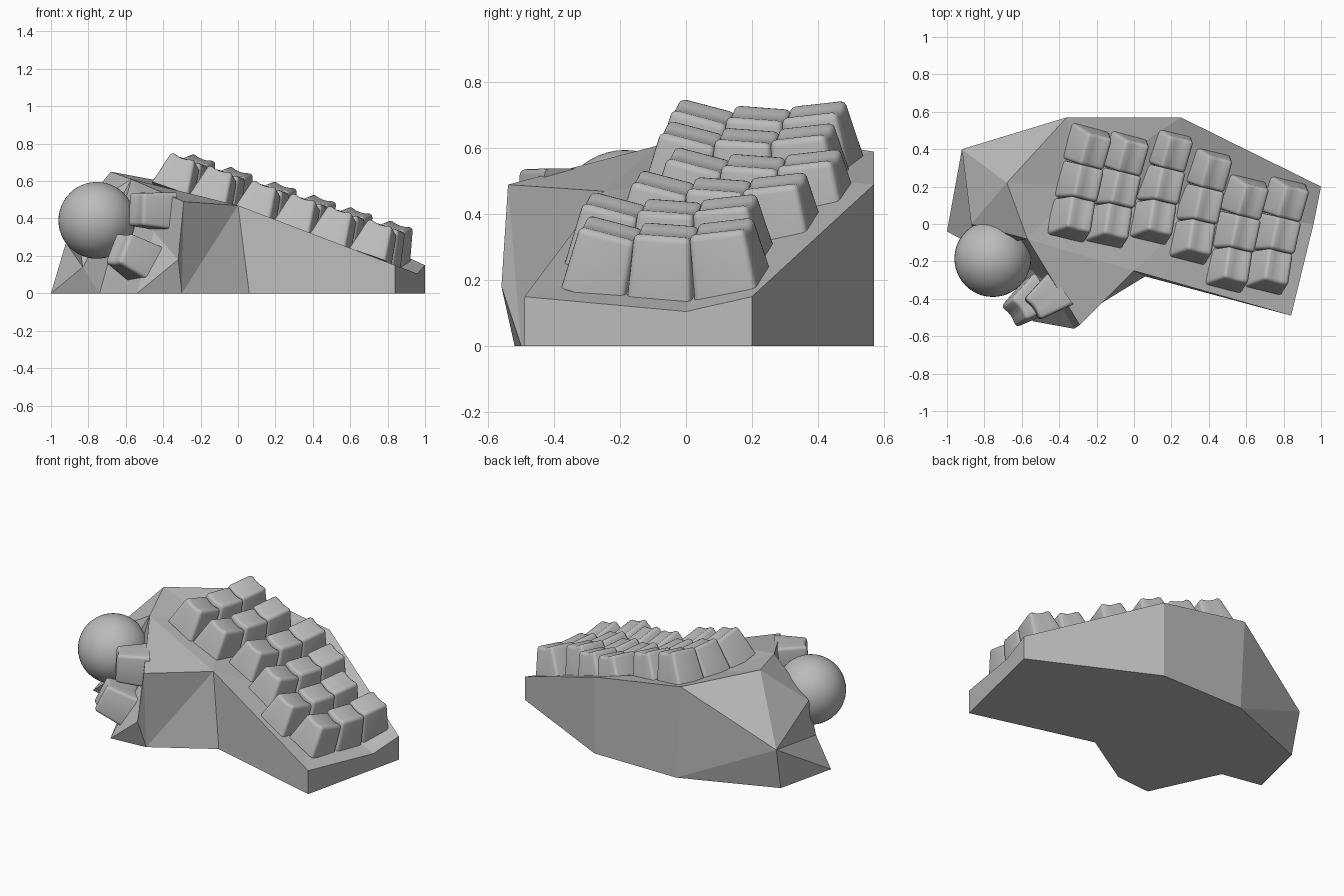
import bpy
import bmesh
import math
from mathutils import Matrix, Vector

default_cube = bpy.data.objects.get("Cube")
if default_cube:
    bpy.data.objects.remove(default_cube, do_unlink=True)

# One neutral grey plastic for every part
grey = bpy.data.materials.new("plain_grey")
grey.use_nodes = True
grey.diffuse_color = (0.5, 0.5, 0.5, 1)
grey.node_tree.nodes["Principled BSDF"].inputs["Base Color"].default_value = grey.diffuse_color


def add_object(name, bm, matrix=None, smooth=False):
    """Turn a bmesh into a named grey object."""
    bmesh.ops.recalc_face_normals(bm, faces=bm.faces[:])
    mesh = bpy.data.meshes.new(name)
    bm.to_mesh(mesh)
    bm.free()
    mesh.materials.append(grey)
    obj = bpy.data.objects.new(name, mesh)
    bpy.context.collection.objects.link(obj)
    if matrix:
        obj.matrix_world = matrix
    if smooth:
        bpy.ops.object.select_all(action="DESELECT")
        obj.select_set(True)
        bpy.context.view_layer.objects.active = obj
        bpy.ops.object.shade_smooth_by_angle(angle=math.radians(35))


# Faceted case: named corners, then the facets joining them
corners = {
    # key plate
    "palm": (-0.57, -0.08, 0.61), "peak": (-0.68, 0.22, 0.65),
    "thumb": (-0.29, -0.54, 0.49), "inner": (0.0, -0.25, 0.47),
    "front": (0.84, -0.49, 0.15), "side": (0.96, 0.0, 0.105),
    "right": (1.0, 0.2, 0.15), "back": (0.25, 0.57, 0.49),
    "rear": (-0.36, 0.57, 0.59), "dip": (-0.3, 0.2, 0.525),
    "valley": (0.35, 0.08, 0.31),
    # left flank, ball recess and thumb well
    "flank": (-0.92, 0.4, 0.27), "rim": (-0.87, 0.0, 0.42),
    "lip": (-0.83, -0.13, 0.14), "chin": (-0.32, -0.56, 0.18),
    "well": (-0.45, -0.33, 0.33),
    # ground outline
    "left_foot": (-1.0, -0.04, 0), "notch_foot": (-0.74, -0.09, 0),
    "well_foot": (-0.54, -0.52, 0), "thumb_foot": (-0.3, -0.5, 0),
    "inner_foot": (0.06, -0.28, 0), "front_foot": (0.84, -0.49, 0),
    "right_foot": (1.0, 0.2, 0), "back_foot": (0.25, 0.57, 0),
    "rear_foot": (-0.33, 0.57, 0), "flank_foot": (-0.91, 0.34, 0),
}
facets = [
    # key plate
    "palm inner dip", "inner valley dip", "inner front valley",
    "front side valley", "side right valley", "right back valley",
    "valley back dip", "dip back rear", "dip rear peak",
    "dip peak palm", "palm thumb inner",
    # front, right and back walls
    "thumb chin thumb_foot", "thumb thumb_foot inner",
    "thumb_foot inner_foot inner", "chin well_foot thumb_foot",
    "inner inner_foot front_foot front",
    "front front_foot right_foot right side",
    "right right_foot back_foot back", "back back_foot rear_foot rear",
    "rear rear_foot flank", "rear_foot flank_foot flank",
    # left flank and ball recess
    "rear flank peak", "flank flank_foot left_foot",
    "flank left_foot lip", "flank lip rim", "flank rim peak",
    "peak rim palm", "left_foot notch_foot lip", "rim lip palm",
    "lip notch_foot palm",
    # thumb well
    "palm notch_foot well", "notch_foot well_foot well",
    "well_foot chin well", "chin thumb well", "thumb palm well",
]
bm = bmesh.new()
points = {name: bm.verts.new(co) for name, co in corners.items()}
for facet in facets:
    bm.faces.new([points[name] for name in facet.split()])
bm.faces.new([points[name] for name in corners if name.endswith("_foot")])
add_object("case", bm)


def add_keycap(name, matrix):
    """Tapered keycap with rounded corners and a shallow dished top."""
    height = 0.18
    bm = bmesh.new()
    bmesh.ops.create_cube(bm, size=1)
    for v in bm.verts:
        top = v.co.z > 0
        v.co.x *= 0.14 if top else 0.215
        v.co.y *= 0.175 if top else 0.2
        v.co.z = height if top else -0.01
    edges = [e for e in bm.edges if max(v.co.z for v in e.verts) > 0]
    bmesh.ops.bevel(bm, geom=edges, offset=0.018, segments=3,
                    profile=0.5, affect="EDGES")
    # dish running front to back
    for cut in (-0.025, 0, 0.025):
        bmesh.ops.bisect_plane(bm, geom=bm.verts[:] + bm.edges[:] + bm.faces[:],
                               plane_co=(cut, 0, 0), plane_no=(1, 0, 0))
    for v in bm.verts:
        if v.co.z > height - 0.02 and abs(v.co.x) < 0.03:
            v.co.z -= 0.01 * (1 - (v.co.x / 0.05) ** 2)
    add_object(name, bm, matrix, smooth=True)


# Six staggered columns of three keys, curved front to back
columns = [(-0.3, 0.22), (-0.1, 0.185), (0.135, 0.205),
           (0.345, 0.1), (0.54, -0.05), (0.755, -0.06)]
twist = Matrix.Rotation(math.radians(-13), 4, "Z")
slope = Matrix.Rotation(math.radians(19), 4, "Y")
for number, (x, y) in enumerate(columns, 1):
    for row, label in zip((-1, 0, 1), ("front", "middle", "back")):
        spot = Vector((x, y, 0)) + row * (twist @ Vector((0, 0.205, 0)))
        spot.z = 0.435 - 0.336 * x + 0.012 * abs(row)
        tilt = Matrix.Rotation(math.radians(11 * row), 4, "X")
        add_keycap(f"{label}_key_{number}",
                   Matrix.Translation(spot) @ slope @ twist @ tilt)

# Two thumb keys leaning out of the thumb well
for name, spot, axis in (
        ("upper_thumb_key", (-0.4, -0.35, 0.44), (-0.8, -0.58, 0.05)),
        ("lower_thumb_key", (-0.51, -0.38, 0.165), (-0.73, -0.53, 0.43))):
    up = Vector(axis).normalized()
    across = Vector((0, 0, 1)).cross(up).normalized()
    turn = Matrix((across, up.cross(across), up)).transposed().to_4x4()
    add_keycap(name, Matrix.Translation(spot) @ turn)

# Trackball
bm = bmesh.new()
bmesh.ops.create_uvsphere(bm, u_segments=48, v_segments=24, radius=0.205)
add_object("trackball", bm, Matrix.Translation((-0.755, -0.185, 0.39)), smooth=True)
